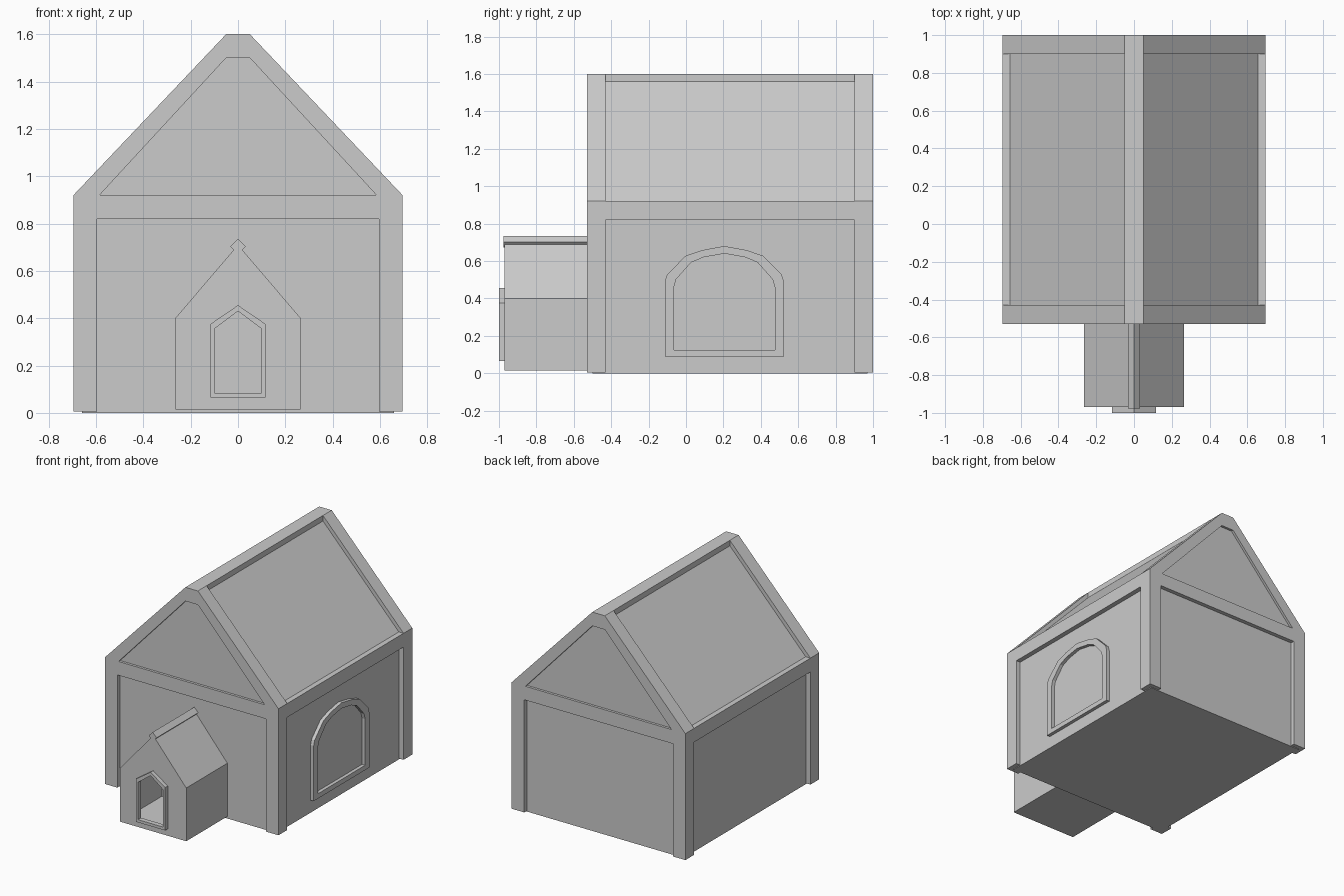
import bpy, bmesh

if "Cube" in bpy.data.objects:
    bpy.data.objects.remove(bpy.data.objects["Cube"])


def prism(name, half, w0, w1, side=False, centre=0.0):
    """Extrude a mirrored half profile (u, z); along y, or along x if side."""
    bm = bmesh.new()

    def vert(u, z, w):
        return bm.verts.new((w, centre + u, z) if side else (centre + u, w, z))

    n = len(half)
    for s in (1, -1):
        a = [vert(s * u, z, w0) for u, z in half]
        b = [vert(s * u, z, w1) for u, z in half]
        bm.faces.new(a)
        bm.faces.new(b[::-1])
        for i in range(n):
            j = (i + 1) % n
            if half[i][0] == 0 and half[j][0] == 0:
                continue  # no face on the mirror plane
            bm.faces.new((a[i], a[j], b[j], b[i]))
    bmesh.ops.remove_doubles(bm, verts=bm.verts[:], dist=1e-5)
    bmesh.ops.recalc_face_normals(bm, faces=bm.faces[:])
    mesh = bpy.data.meshes.new(name)
    bm.to_mesh(mesh)
    bm.free()
    ob = bpy.data.objects.new(name, mesh)
    bpy.context.collection.objects.link(ob)
    return ob


def box(name, x0, x1, y0, y1, z0, z1):
    c, h = (x0 + x1) / 2, (x1 - x0) / 2
    return prism(name, [(0, z0), (h, z0), (h, z1), (0, z1)], y0, y1, centre=c)


# Recessed walls and roof slopes
prism("house_core", [(0, 0), (.66, 0), (.66, .91), (.657, .92), (.05, 1.56), (0, 1.56)],
      -.5, .97)
prism("gable_panels", [(0, .88), (.62, .88), (.62, .9), (.06, 1.52), (0, 1.52)], -.512, .982)

# Front and back timber frames: posts, tie beam and rafters
frame = [(.695, .005), (.695, .92), (.05, 1.6), (0, 1.6), (0, 1.5), (.05, 1.5),
         (.585, .92), (0, .92), (0, .82), (.595, .82), (.595, .005)]
for label, y in (("front", -.53), ("back", .9)):
    prism(label + "_frame", frame, y, y + .1)

# Eaves beams and ridge beam
for label, x in (("left", -.695), ("right", .595)):
    box(label + "_eaves_beam", x, x + .1, -.43, .9, .82, .92)
box("ridge_beam", -.05, .05, -.43, .9, 1.5, 1.6)

# Hollow porch with a door opening
opening = [(0, .085), (.1, .085), (.1, .355), (0, .43)]
prism("porch_front", [(0, .71), (.265, .4), (.265, .015), (0, .015)] + opening, -.97, -.965)
prism("porch_shell", [(0, .71), (.265, .4), (.265, .015), (0, .015),
                      (0, .02), (.26, .02), (.26, .398), (0, .703)], -.965, -.5)
prism("door_frame", [(0, .455), (.117, .375), (.117, .065), (0, .065)] + opening, -1, -.966)
prism("porch_ridge_cap", [(0, .735), (.032, .703), (.018, .688), (0, .672)], -.976, -.5)

# Arched window frame on the right wall
prism("window_frame", [(0, .68), (.12, .658), (.207, .628), (.307, .527), (.318, .49),
                       (.318, .09), (0, .09), (0, .125), (.27, .125), (.27, .46),
                       (.258, .502), (.178, .592), (.112, .62), (0, .64)],
      .65, .685, side=True, centre=.205)
